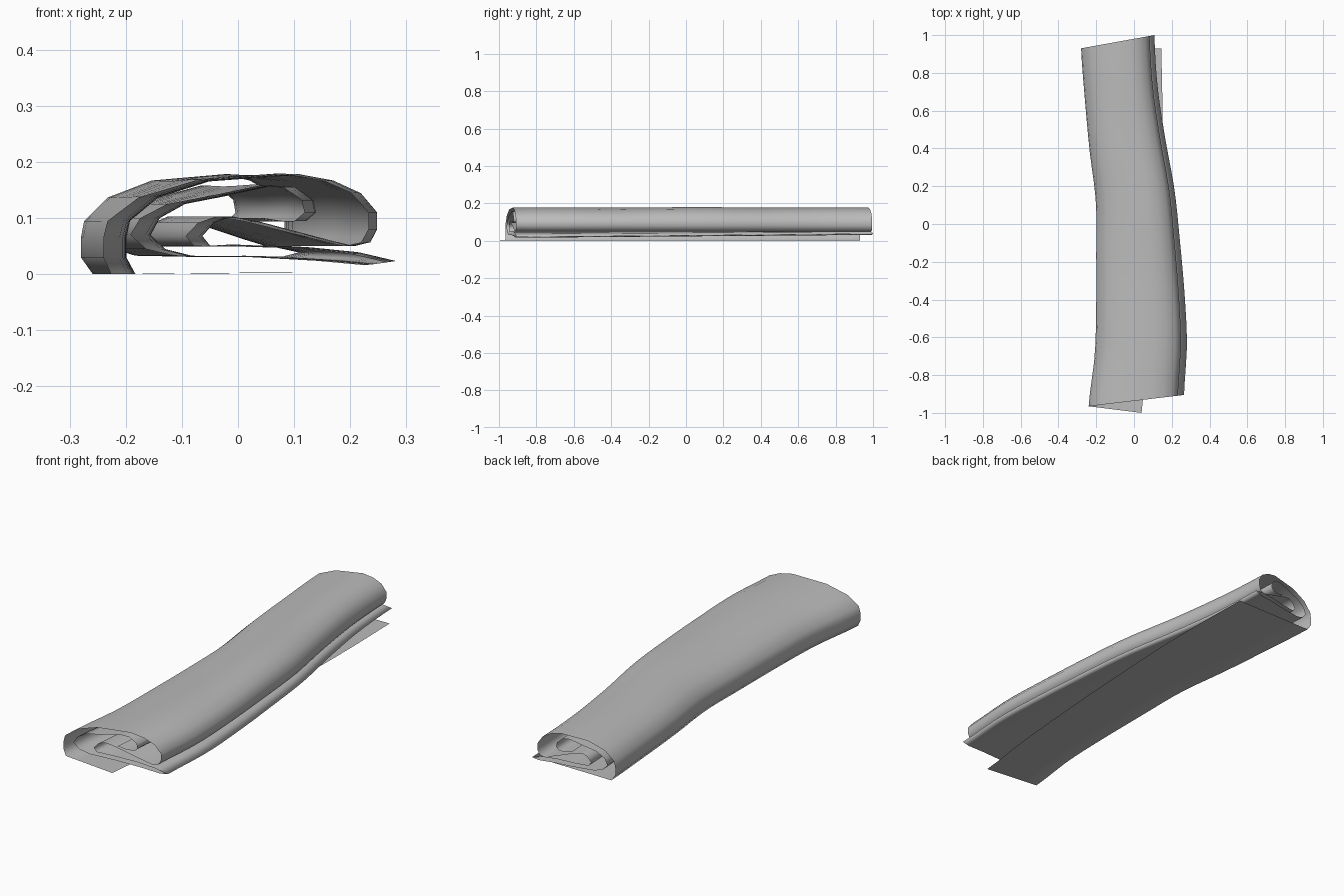
import bpy, bmesh
from math import sin

default = bpy.data.objects.get("Cube")
if default:
    bpy.data.objects.remove(default, do_unlink=True)


def material(name, rgb):
    m = bpy.data.materials.new(name)
    m.use_nodes = True
    m.diffuse_color = (*rgb, 1)
    m.node_tree.nodes["Principled BSDF"].inputs["Base Color"].default_value = (*rgb, 1)
    return m


def mix(a, b, t):
    return a + (b - a) * t


def sample(curve, t):
    """Catmull-Rom through evenly spaced values."""
    n = len(curve) - 1
    i = min(int(t * n), n - 1)
    f = t * n - i
    a, b, c, d = (curve[min(max(k, 0), n)] for k in range(i - 1, i + 3))
    return b + f / 2 * (c - a + f * (2*a - 5*b + 4*c - d + f * (3*(b - c) + d - a)))


# Plan outline from front to back: left edge, right edge, loose bottom edge
LEFT = [-.24, -.208, -.2, -.2, -.202, -.235, -.26, -.28]
RIGHT = [.265, .28, .267, .243, .214, .165, .125, .108]
LOOSE = [.04, .075, .1, .12, .135, .148, .15, .145]

# Loose bottom layer: fraction from left edge to loose edge, height
SHEET = [(1, .003), (.65, .002), (.3, .001), (.05, 0)]

# Rolled cross-section: -1 is the left edge, 1 the right edge, then height
ROLL = [
    (-1, .03), (-1, .065), (-.97, .095), (-.75, .137), (-.35, .167), (0, .173),
    (.3, .178), (.55, .167), (.75, .145), (.87, .11), (.87, .08), (.82, .057),
    (.7, .05), (.5, .062), (.25, .078), (0, .094), (-.2, .103), (-.33, .092),
    (-.42, .068), (-.36, .05), (0, .049), (.4, .046), (.75, .036), (1, .021),
    (.85, .016), (.5, .024), (0, .031), (-.5, .033), (-.7, .045), (-.81, .07),
    (-.74, .1), (-.55, .125), (-.2, .142), (.1, .158), (.27, .155), (.4, .132),
    (.42, .11), (.35, .095), (.2, .094), (.04, .1),
]

ROWS = 24
bm = bmesh.new()
grid = []
for r in range(ROWS + 1):
    t = r / ROWS
    left, right, loose = (sample(c, t) for c in (LEFT, RIGHT, LOOSE))
    row = []
    for f, z in SHEET:
        row.append(bm.verts.new((mix(left, loose, f),
                                 mix(-.965 - .035 * f, .93, t), z)))
    for u, z in ROLL:
        f = (u + 1) / 2
        # Lower fold lifts slightly toward the back; gentle ripples on top
        lift = .018 * t * max(u, 0) if z < .05 else 0
        ripple = .002 * sin(t * 14 + u * 2) * sin(t * 3.14) if z > .13 else 0
        row.append(bm.verts.new((mix(left, right, f),
                                 mix(-.965 + .06 * f, .93 + .07 * f, t),
                                 z + lift + ripple)))
    grid.append(row)

for a, b in zip(grid, grid[1:]):
    for i in range(len(a) - 1):
        bm.faces.new((a[i], a[i + 1], b[i + 1], b[i]))

mesh = bpy.data.meshes.new("rolled_cloth")
bm.to_mesh(mesh)
bm.free()
cloth = bpy.data.objects.new("rolled_cloth", mesh)
bpy.context.collection.objects.link(cloth)
mesh.materials.append(material("grey cloth", (.5, .5, .5)))

# Soft shading over the folds
bpy.ops.object.select_all(action="DESELECT")
cloth.select_set(True)
bpy.context.view_layer.objects.active = cloth
bpy.ops.object.shade_smooth()
